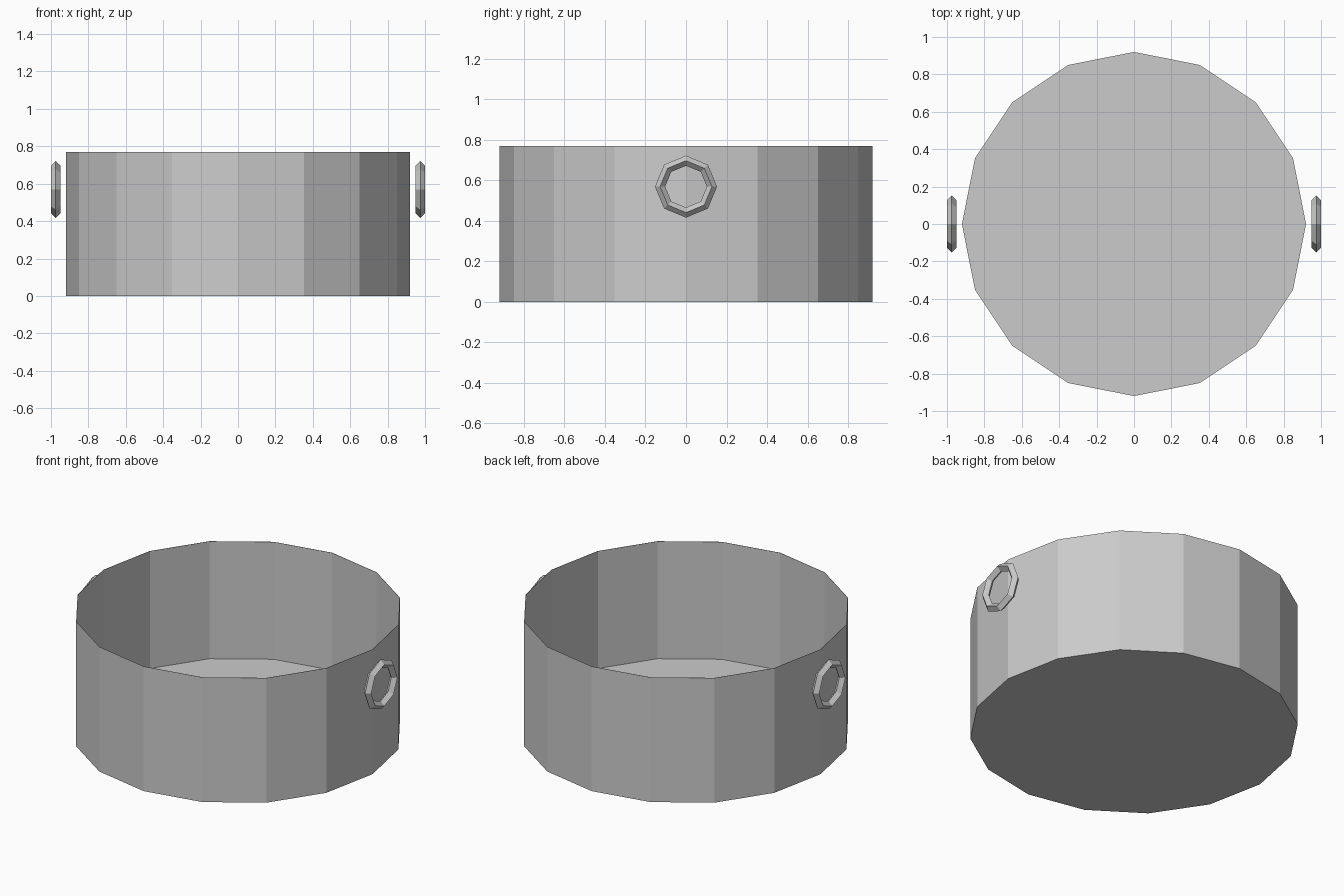
import bpy, bmesh, math

if "Cube" in bpy.data.objects:
    bpy.data.objects.remove(bpy.data.objects["Cube"])

R, H, FLOOR, T, N = 0.92, 0.77, 0.045, 0.002, 16


def ring(bm, radius, z):
    return [bm.verts.new((radius * math.cos(2 * math.pi * i / N),
                          radius * math.sin(2 * math.pi * i / N), z))
            for i in range(N)]


# Tub: thin-walled 16-sided vessel with a raised inner floor
bm = bmesh.new()
loops = [ring(bm, r, z) for r, z in ((R, 0), (R, H), (R - T, H), (R - T, FLOOR))]
for a, b in zip(loops, loops[1:]):
    for i in range(N):
        j = (i + 1) % N
        bm.faces.new((a[i], a[j], b[j], b[i]))
bm.faces.new(loops[0][::-1])
bm.faces.new(loops[-1])
bmesh.ops.recalc_face_normals(bm, faces=bm.faces)
mesh = bpy.data.meshes.new("tub")
bm.to_mesh(mesh)
bm.free()
bpy.context.collection.objects.link(bpy.data.objects.new("tub", mesh))

# Ring handles: octagonal rings with diamond section on both sides
for side, name in ((-1, "left_ring_handle"), (1, "right_ring_handle")):
    bpy.ops.mesh.primitive_torus_add(
        major_segments=8, minor_segments=4, major_radius=0.128, minor_radius=0.025,
        location=(side * 0.975, 0, 0.569), rotation=(0, math.pi / 2, 0))
    bpy.context.object.name = name
